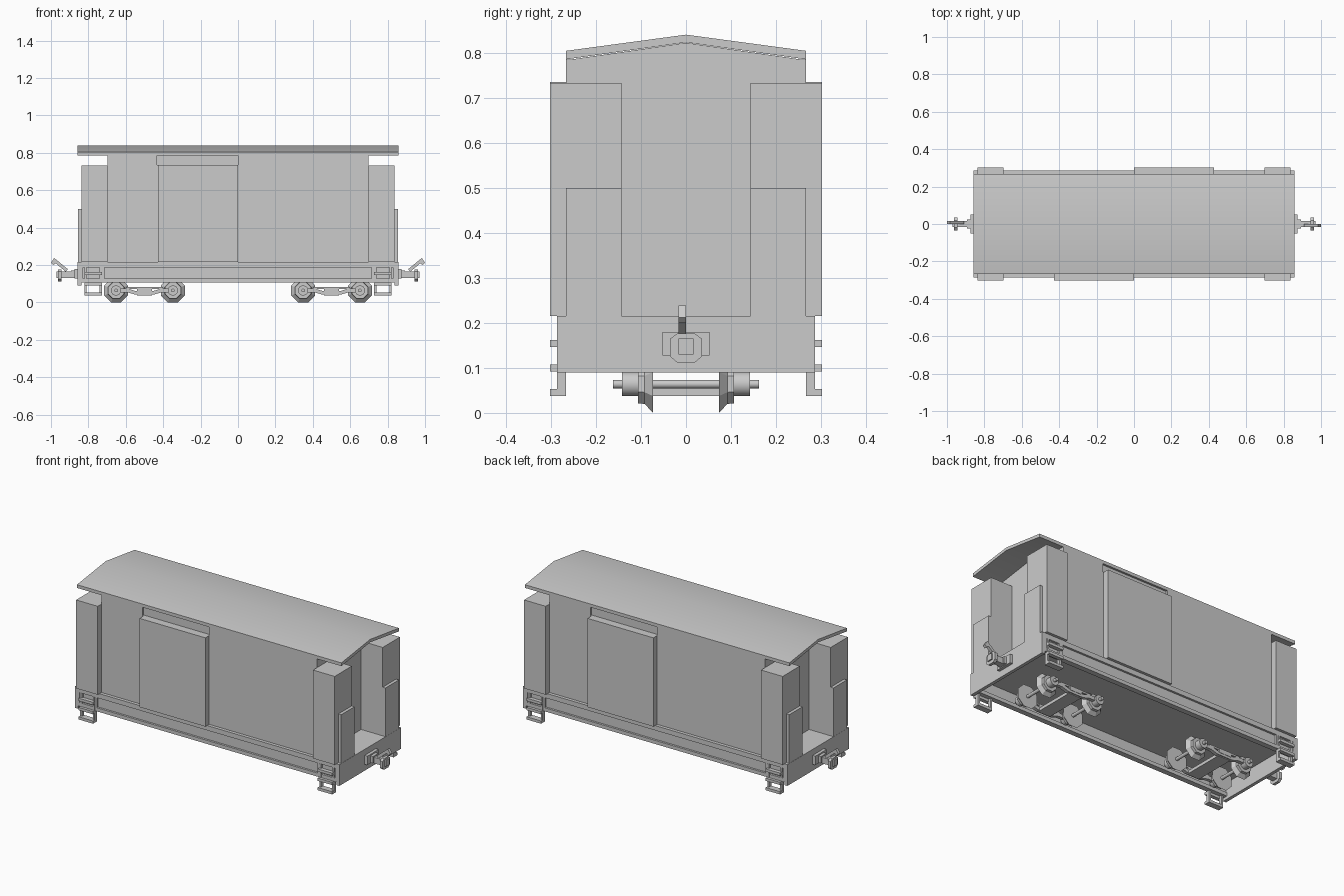
import bpy, bmesh, math
from mathutils import Matrix, Vector

if "Cube" in bpy.data.objects:
    bpy.data.objects.remove(bpy.data.objects["Cube"])

grey = bpy.data.materials.new("plain grey")
grey.use_nodes = True
colour = (0.6, 0.6, 0.6, 1)
grey.diffuse_color = colour
grey.node_tree.nodes["Principled BSDF"].inputs["Base Color"].default_value = colour

TURN = Matrix.Rotation(math.pi, 4, "Z")
FLIP_Y = Matrix.Scale(-1, 4, (0, 1, 0))
ONCE = [Matrix.Identity(4)]
ENDS = ONCE + [TURN]                       # the car repeats when turned half round
CORNERS = ENDS + [FLIP_Y, TURN @ FLIP_Y]


def finish(name, bm, copies, smooth=False):
    """Turn a bmesh into one object holding all its repeats."""
    out = bmesh.new()
    for m in copies:
        made = {v: out.verts.new(m @ v.co) for v in bm.verts}
        for f in bm.faces:
            out.faces.new([made[v] for v in f.verts])
    bmesh.ops.recalc_face_normals(out, faces=out.faces)
    mesh = bpy.data.meshes.new(name)
    out.to_mesh(mesh)
    out.free()
    bm.free()
    mesh.materials.append(grey)
    ob = bpy.data.objects.new(name, mesh)
    bpy.context.collection.objects.link(ob)
    if smooth:
        bpy.ops.object.select_all(action="DESELECT")
        ob.select_set(True)
        bpy.context.view_layer.objects.active = ob
        bpy.ops.object.shade_smooth_by_angle(angle=math.radians(35))


def box(name, x, y, z, copies=ONCE):
    bm = bmesh.new()
    bmesh.ops.create_cube(bm, size=1)
    spans = (x, y, z)
    for v in bm.verts:
        v.co = Vector([s[0] if c < 0 else s[1] for s, c in zip(spans, v.co)])
    finish(name, bm, copies)


def prism(name, points, axis, a, b, copies=ONCE, smooth=False):
    """Extrude a profile along x (points are y,z) or along y (points are x,z)."""
    bm = bmesh.new()
    place = (lambda p, t: (t, p[0], p[1])) if axis == "x" else (lambda p, t: (p[0], t, p[1]))
    rings = [[bm.verts.new(place(p, t)) for p in points] for t in (a, b)]
    for ring in rings:
        bm.faces.new(ring)
    for i in range(len(points)):
        bm.faces.new([rings[0][i - 1], rings[0][i], rings[1][i], rings[1][i - 1]])
    finish(name, bm, copies, smooth)


def round_y(name, x, z, y0, y1, r0, r1, copies, sides=24):
    """Cylinder or cone lying along y, with a flat side at the bottom."""
    bm = bmesh.new()
    bmesh.ops.create_cone(bm, cap_ends=True, segments=sides, radius1=r0, radius2=r1, depth=y1 - y0)
    bm.transform(Matrix.Translation((x, (y0 + y1) / 2, z)) @ Matrix.Rotation(-math.pi / 2, 4, "X")
                 @ Matrix.Rotation(math.pi / sides, 4, "Z"))
    finish(name, bm, copies, sides > 8)


# Body core and gabled roof
HALF, WALL = 0.857, 0.267
prism("body", [(-.255, .2), (.255, .2), (.255, .785), (0, .822), (-.255, .785)], "x", -.698, .698)
prism("roof", [(-WALL, .785), (0, .823), (WALL, .785), (WALL, .804), (0, .84), (-WALL, .804)],
      "x", -HALF, HALF, smooth=True)

# Side walls with a slot above each sliding door
wall = [(-.698, .2), (.698, .2), (.698, .785), (0, .785), (0, .735), (-.433, .735),
        (-.433, .785), (-.698, .785)]
prism("side_wall", wall, "y", -WALL, -.25, ENDS)
box("door", (-.427, 0), (-.302, -.26), (.215, .735), ENDS)

# Corner cabinets and the low end plates
box("corner_cabinet", (.698, .838), (.143, .302), (.215, .733), CORNERS)
box("low_end_plate", (.838, .856), (.143, WALL), (.215, .5), CORNERS)

# Underframe: floor, end boards and channel-shaped side sills
box("floor", (-.845, .845), (-.27, .27), (.187, .215))
box("end_board", (.838, HALF), (-.286, .286), (.09, .215), ENDS)
box("sill_top", (-.845, .845), (.255, .286), (.187, .215), ENDS)
box("sill_web", (-.845, .845), (.262, .274), (.12, .19), ENDS)
box("sill_bottom", (-.845, .845), (.255, .286), (.107, .128), ENDS)
for x in (.715, .828):
    box("sill_rib", (x, x + .012), (.265, .286), (.12, .19), CORNERS)

# Corner steps
for x in (.728, .81):
    box("step_post", (x, x + .012), (WALL, .287), (.037, .187), CORNERS)
for z, inner in ((.037, WALL), (.092, .28), (.146, .28)):
    box("step_tread", (.728, .822), (inner, .302), (z, z + .016), CORNERS)

# Bogies
AXLE_Z, MID = .064, .5
FLAT = 1 / math.cos(math.pi / 8)           # corner radius of an eight-sided disc
for x in (MID - .152, MID + .152):
    round_y("axle", x, AXLE_Z, -.162, .162, .0095, .0095, ENDS, 16)
    round_y("wheel_flange", x, AXLE_Z, .073, .092, .064 * FLAT, .044 * FLAT, CORNERS, 8)
    round_y("wheel_tread", x, AXLE_Z, .092, .107, .044 * FLAT, .043 * FLAT, CORNERS, 8)
    round_y("bearing_box", x, AXLE_Z, .107, .142, .027, .027, CORNERS)
side = [(-.152, .054), (-.09, .054), (-.05, .042), (.05, .042), (.09, .054), (.152, .054),
        (.152, .074), (.09, .074), (.05, .062), (-.05, .062), (-.09, .074), (-.152, .074)]
prism("bogie_side", [(MID + x, z) for x, z in side], "y", .112, .132, CORNERS)
box("bogie_top_bar", (MID - .1, MID + .1), (.114, .13), (.072, .082), CORNERS)
box("bogie_spring_block", (MID - .04, MID + .04), (.112, .134), (.055, .08), CORNERS)
box("bogie_bolster", (MID - .04, MID + .04), (-.125, .125), (.038, .056), ENDS)

# Couplers
box("coupler_plate", (HALF, .875), (-.052, .052), (.128, .18), ENDS)
box("coupler_collar", (.875, .892), (-.025, .025), (.132, .172), ENDS)
box("coupler_shank", (.89, .97), (-.017, .017), (.13, .165), ENDS)
prism("coupler_jaw", [(-.035, .125), (-.02, .112), (.02, .112), (.035, .125),
                      (.035, .165), (.02, .176), (-.02, .176), (-.035, .165)],
      "x", .945, .962, ENDS)
hook = [(.91, .178), (.922, .165), (.975, .21), (.988, .2), (1.0, .212), (.983, .238)]
prism("coupler_hook", hook, "y", -.017, 0, ENDS)
